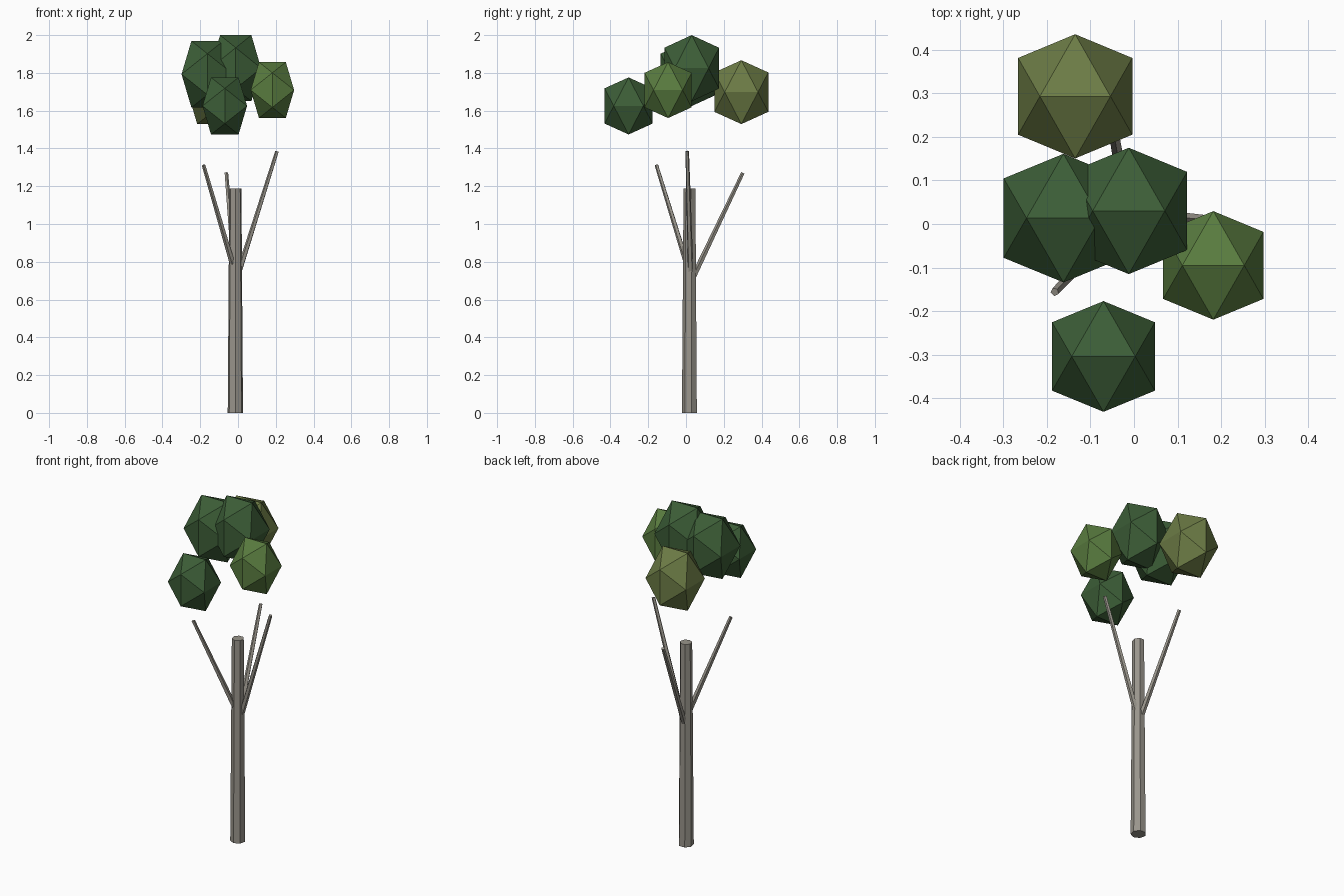
import bpy, bmesh, math
from mathutils import Vector

if "Cube" in bpy.data.objects:
    bpy.data.objects.remove(bpy.data.objects["Cube"])

def material(name, rgb):
    m = bpy.data.materials.new(name)
    m.diffuse_color = (*rgb, 1)
    m.use_nodes = True
    m.node_tree.nodes["Principled BSDF"].inputs["Base Color"].default_value = m.diffuse_color
    return m

BARK = material("bark", (0.32, 0.30, 0.26))
DARK = material("dark_leaf", (0.045, 0.11, 0.038))
LIGHT = material("light_leaf", (0.10, 0.20, 0.05))
OLIVE = material("olive_leaf", (0.15, 0.20, 0.06))
PHI = (1 + math.sqrt(5)) / 2

def tapered(name, start, end, r1, r2, sides):
    """Faceted tapered limb between two points."""
    a, b = Vector(start), Vector(end)
    d = b - a
    bpy.ops.mesh.primitive_cone_add(vertices=sides, radius1=r1, radius2=r2,
                                    depth=d.length, location=(a + b) / 2)
    o = bpy.context.object
    o.name = name
    o.rotation_euler = d.to_track_quat('Z', 'Y').to_euler() if d.xy.length > 1e-6 else (0, 0, math.pi)
    o.data.materials.append(BARK)

def leaf_clump(name, centre, half, mat):
    """Icosahedron with an edge on top, sized by its half extents."""
    bm = bmesh.new()
    k = 1 / PHI
    for s in (-1, 1):
        for t in (-1, 1):
            for p in ((s * k, 0, t), (0, s, t * k), (s, t * k, 0)):
                bm.verts.new([p[i] * half[i] for i in range(3)])
    bmesh.ops.convex_hull(bm, input=bm.verts)
    bmesh.ops.recalc_face_normals(bm, faces=bm.faces)
    me = bpy.data.meshes.new(name)
    bm.to_mesh(me)
    bm.free()
    me.materials.append(mat)
    o = bpy.data.objects.new(name, me)
    o.location = centre
    bpy.context.collection.objects.link(o)

# Trunk
tapered("trunk", (-0.014, 0.02, 0), (-0.014, 0.02, 1.187), 0.0415, 0.033, 7)

# Branches
tapered("branch_right", (-0.012, 0.026, 0.69), (0.207, 0.006, 1.385), 0.016, 0.010, 5)
tapered("branch_left", (-0.014, 0.02, 0.74), (-0.182, -0.156, 1.312), 0.016, 0.010, 5)
tapered("branch_back", (-0.014, 0.02, 0.68), (-0.062, 0.301, 1.27), 0.016, 0.010, 5)

# Foliage
leaf_clump("foliage_back", (-0.135, 0.293, 1.698), (0.131, 0.1425, 0.169), OLIVE)
leaf_clump("foliage_left", (-0.162, 0.0135, 1.793), (0.137, 0.1475, 0.176), DARK)
leaf_clump("foliage_top", (-0.012, 0.03, 1.825), (0.134, 0.145, 0.175), DARK)
leaf_clump("foliage_right", (0.182, -0.095, 1.709), (0.115, 0.1245, 0.148), LIGHT)
leaf_clump("foliage_front", (-0.07, -0.304, 1.625), (0.118, 0.127, 0.151), DARK)
